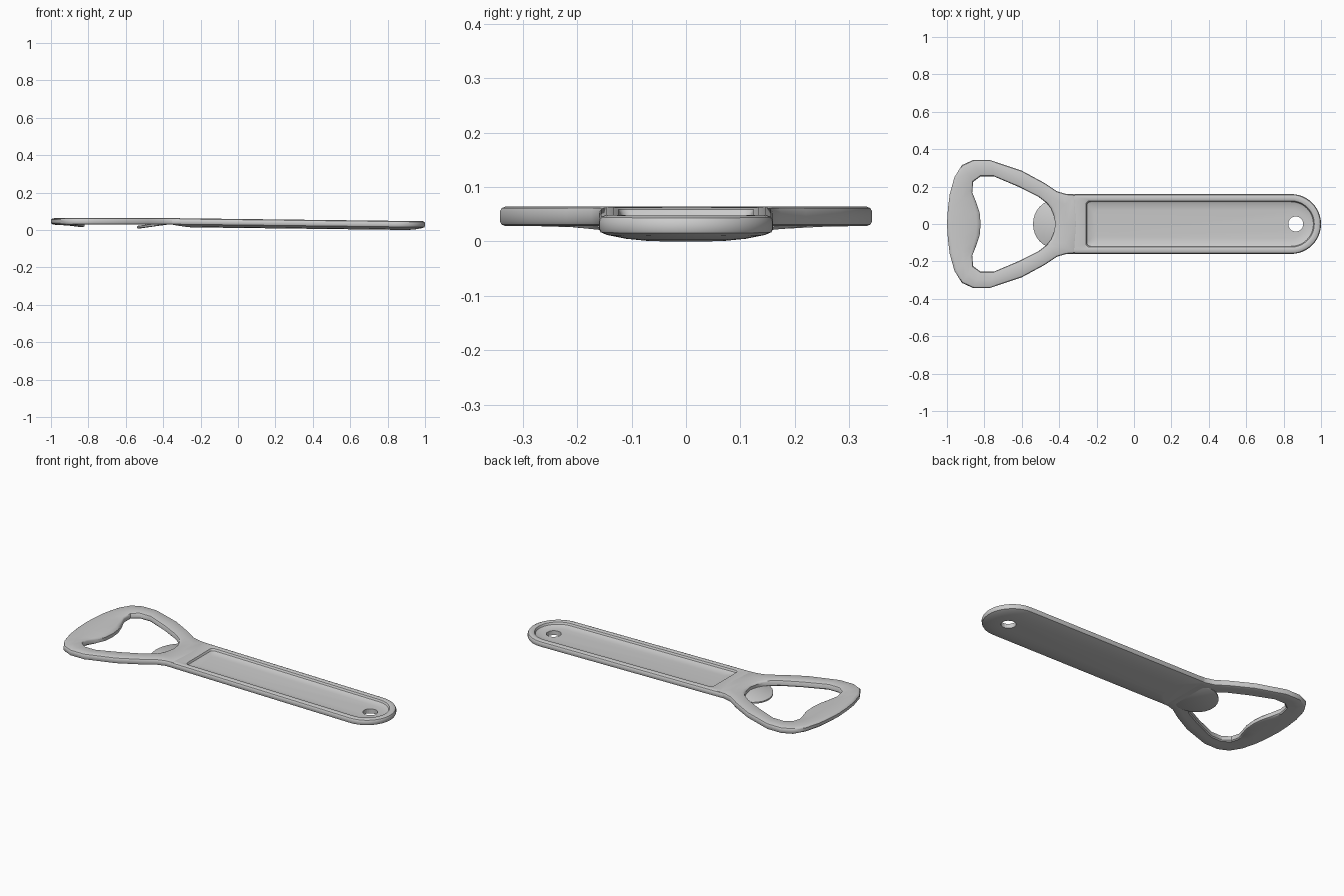
import bpy, bmesh, math

cube = bpy.data.objects.get("Cube")
if cube:
    bpy.data.objects.remove(cube, do_unlink=True)

metal = bpy.data.materials.new("brushed grey metal")
metal.use_nodes = True
GREY = (0.6, 0.6, 0.6, 1)
metal.diffuse_color = GREY
metal.node_tree.nodes["Principled BSDF"].inputs["Base Color"].default_value = GREY


def loft(name, rings, closed):
    """Skin a list of rings; close it on itself or cap both ends."""
    bm = bmesh.new()
    loops = [[bm.verts.new(p) for p in ring] for ring in rings]
    n = len(loops[0])
    pairs = list(zip(loops, loops[1:]))
    if closed:
        pairs.append((loops[-1], loops[0]))
    else:
        bm.faces.new(loops[0])
        bm.faces.new(loops[-1])
    for a, b in pairs:
        for i in range(n):
            j = (i + 1) % n
            bm.faces.new((a[i], a[j], b[j], b[i]))
    bmesh.ops.recalc_face_normals(bm, faces=bm.faces)
    mesh = bpy.data.meshes.new(name)
    bm.to_mesh(mesh)
    bm.free()
    mesh.materials.append(metal)
    obj = bpy.data.objects.new(name, mesh)
    bpy.context.collection.objects.link(obj)
    return obj


def smooth(obj, degrees=35):
    bpy.ops.object.select_all(action="DESELECT")
    obj.select_set(True)
    bpy.context.view_layer.objects.active = obj
    bpy.ops.object.shade_smooth_by_angle(angle=math.radians(degrees))


# Handle: concentric rings from the bowed underside, over the rim, into the tray
def handle_ring(inset, start, z, corner):
    w = 0.16 - inset
    pts = []
    for i in range(25):
        a = -math.pi / 2 + math.pi * i / 24
        pts.append((0.84 + w * math.cos(a), w * math.sin(a)))
    for side in (1, -1):
        for i in range(5):
            a = math.pi / 2 * (1 + i / 4) if side > 0 else math.pi * (1 + i / 8)
            cy = side * (w - corner)
            pts.append((start + corner + corner * math.cos(a), cy + corner * math.sin(a)))
    return [(x, y, z + 0.011 - 0.012 * x) for x, y in pts]


handle_profile = [  # inset, start x, height, corner radius
    (0.09, -0.25, 0.0, 0.01), (0.05, -0.29, 0.004, 0.01),
    (0.015, -0.34, 0.011, 0.01), (0.003, -0.357, 0.016, 0.01),
    (0, -0.36, 0.022, 0.01), (0, -0.36, 0.037, 0.01),
    (0.004, -0.356, 0.044, 0.01), (0.013, -0.347, 0.048, 0.01),
    (0.028, -0.265, 0.048, 0.02), (0.036, -0.257, 0.045, 0.02),
    (0.041, -0.252, 0.034, 0.02), (0.048, -0.245, 0.03, 0.02),
    (0.085, -0.21, 0.026, 0.02),
]
handle = loft("handle", [handle_ring(*p) for p in handle_profile], False)

# Hanging hole near the end of the handle
bpy.ops.mesh.primitive_cylinder_add(vertices=24, radius=0.04, depth=0.4, location=(0.865, 0, 0))
cutter = bpy.context.object
cutter.name = "hole_cutter"
cut = handle.modifiers.new("hanging_hole", "BOOLEAN")
cut.operation = "DIFFERENCE"
cut.solver = "EXACT"
cut.object = cutter
smooth(handle)
bpy.ops.object.modifier_apply(modifier=cut.name)
bpy.data.objects.remove(cutter, do_unlink=True)

# Head frame: paired outer and inner outline points, with the lip drop of each
half = [
    ((-1, 0), (-0.82, 0), 0.016), ((-0.995, 0.08), (-0.825, 0.06), 0.016),
    ((-0.985, 0.16), (-0.845, 0.12), 0.013), ((-0.96, 0.25), (-0.865, 0.17), 0.007),
    ((-0.92, 0.315), (-0.86, 0.225), 0), ((-0.86, 0.342), (-0.82, 0.255), 0),
    ((-0.77, 0.342), (-0.75, 0.255), 0), ((-0.6, 0.285), (-0.62, 0.2), 0),
    ((-0.48, 0.22), (-0.51, 0.145), 0), ((-0.41, 0.174), (-0.465, 0.11), 0),
    ((-0.36, 0.16), (-0.445, 0.085), 0), ((-0.31, 0.157), (-0.43, 0.05), 0),
    ((-0.3, 0), (-0.42, 0), 0),
]
outline = half + [((o[0], -o[1]), (i[0], -i[1]), d) for o, i, d in half[-2:0:-1]]
section = [  # fraction from outer to inner edge, height
    (0, 0.037), (0, 0.055), (0.04, 0.061), (0.12, 0.064), (0.5, 0.064),
    (0.88, 0.064), (0.96, 0.061), (1, 0.055), (1, 0.035),
    (0.93, 0.029), (0.5, 0.028), (0.12, 0.028), (0.04, 0.031),
]
rings = [[(o[0] + (i[0] - o[0]) * t, o[1] + (i[1] - o[1]) * t, z - d * t * t)
          for o, i, d in outline] for t, z in section]
smooth(loft("opener_head", rings, True))

# Tilted rounded tongue under the neck
def tongue_ring(scale, z):
    ring = []
    for k in range(32):
        a = math.tau * k / 32
        x, y = 0.12 * scale * math.cos(a), 0.13 * scale * math.sin(a)
        ring.append((x - 0.42, y, z + 0.14 * (x + 0.12)))
    return ring


tongue = loft("cap_tongue", [tongue_ring(s, z) for s, z in
              ((0.93, 0.006), (1, 0.01), (1, 0.018), (0.95, 0.022))], False)
smooth(tongue)
